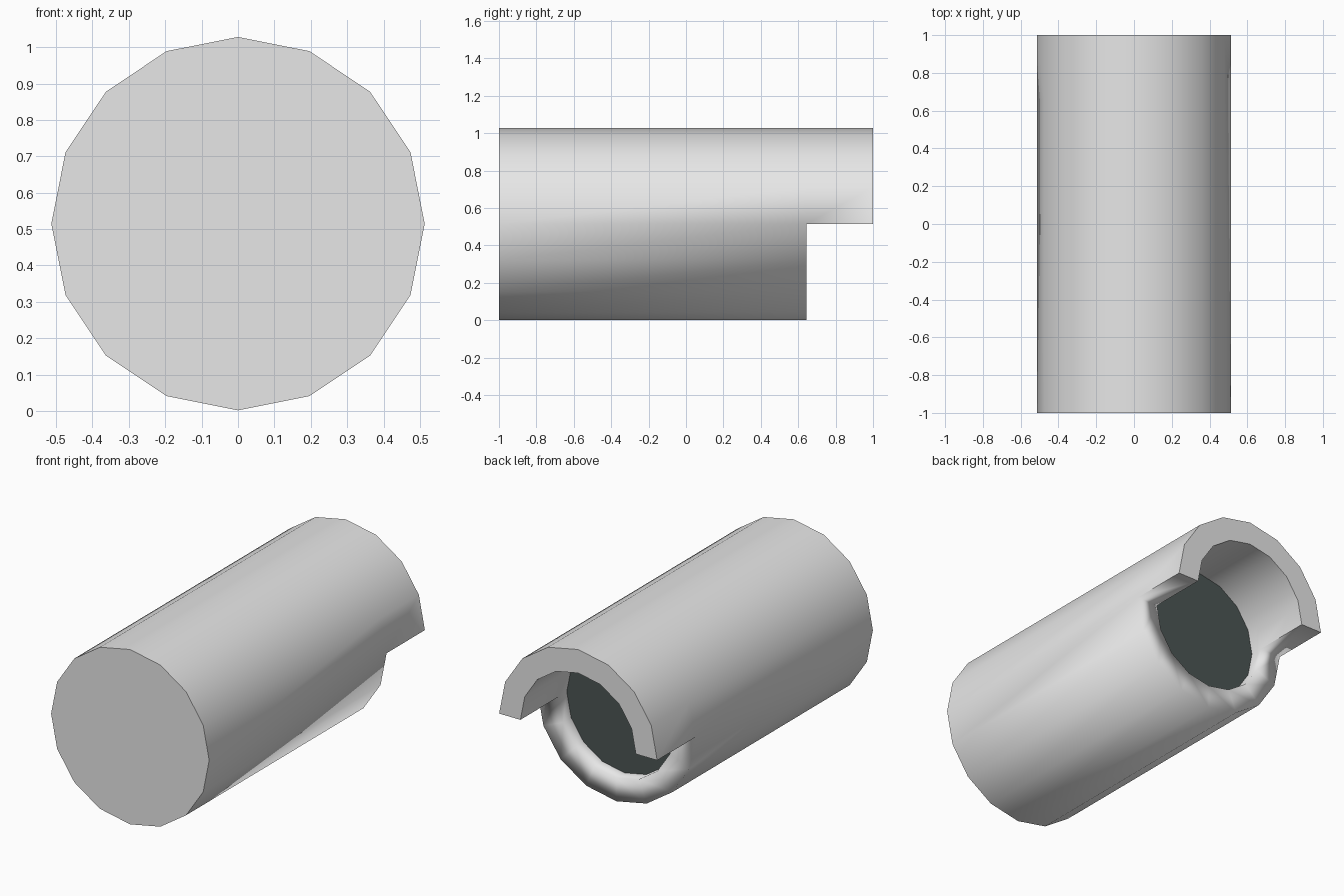
import bpy, bmesh
from math import sin, cos, pi

old = bpy.data.objects.get("Cube")
if old:
    bpy.data.objects.remove(old, do_unlink=True)

SIDES, HALF = 16, 8
OUTER, INNER, CENTRE = 0.513, 0.375, 0.515
FRONT, FLOOR, STEP, BACK = -1.0, 0.57, 0.645, 1.0


def material(name, colour):
    mat = bpy.data.materials.new(name)
    mat.use_nodes = True
    mat.diffuse_color = colour
    mat.node_tree.nodes["Principled BSDF"].inputs["Base Color"].default_value = colour
    return mat


bm = bmesh.new()


def ring(radius, y, count=SIDES):
    """Vertices around the axis, starting at +x and going over the top."""
    return [bm.verts.new((radius * cos(2 * pi * k / SIDES), y,
                          CENTRE + radius * sin(2 * pi * k / SIDES)))
            for k in range(count)]


def bridge(a, b, start, end):
    for k in range(start, end):
        n = (k + 1) % SIDES
        bm.faces.new((a[k], a[n], b[n], b[k]))


outer_front = ring(OUTER, FRONT)
outer_step = ring(OUTER, STEP)
outer_back = ring(OUTER, BACK, HALF + 1)
inner_back = ring(INNER, BACK, HALF + 1)
inner_step = ring(INNER, STEP)
inner_floor = ring(INNER, FLOOR)

# Outer wall, with only the upper half reaching the back
bridge(outer_front, outer_step, 0, SIDES)
bridge(outer_step, outer_back, 0, HALF)
# Back rims and the bore
bridge(outer_back, inner_back, 0, HALF)
bridge(outer_step, inner_step, HALF, SIDES)
bridge(inner_back, inner_step, 0, HALF)
bridge(inner_step, inner_floor, 0, SIDES)
# Ledges under the upper half
for k in (0, HALF):
    bm.faces.new((outer_step[k], outer_back[k], inner_back[k], inner_step[k]))
# Closed front and dark bore floor
bm.faces.new(outer_front)
floor = bm.faces.new(inner_floor)
floor.material_index = 1
bmesh.ops.recalc_face_normals(bm, faces=bm.faces)

# Soft shading over the walls and lower rim, crisp ends and floor
for face in bm.faces:
    face.smooth = True
for edge in bm.edges:
    ys = [v.co.y for v in edge.verts]
    flat_end = any(all(abs(y - end) < 0.001 for y in ys)
                   for end in (FRONT, FLOOR, BACK))
    ledge = max(ys) > STEP + 0.1 and all(abs(v.co.z - CENTRE) < 0.001 for v in edge.verts)
    edge.smooth = not (flat_end or ledge)

mesh = bpy.data.meshes.new("hollow_ended_cylinder")
bm.to_mesh(mesh)
bm.free()
mesh.materials.append(material("light grey", (0.8, 0.8, 0.8, 1)))
mesh.materials.append(material("dark slate", (0.07, 0.09, 0.087, 1)))
body = bpy.data.objects.new("hollow_ended_cylinder", mesh)
bpy.context.scene.collection.objects.link(body)
